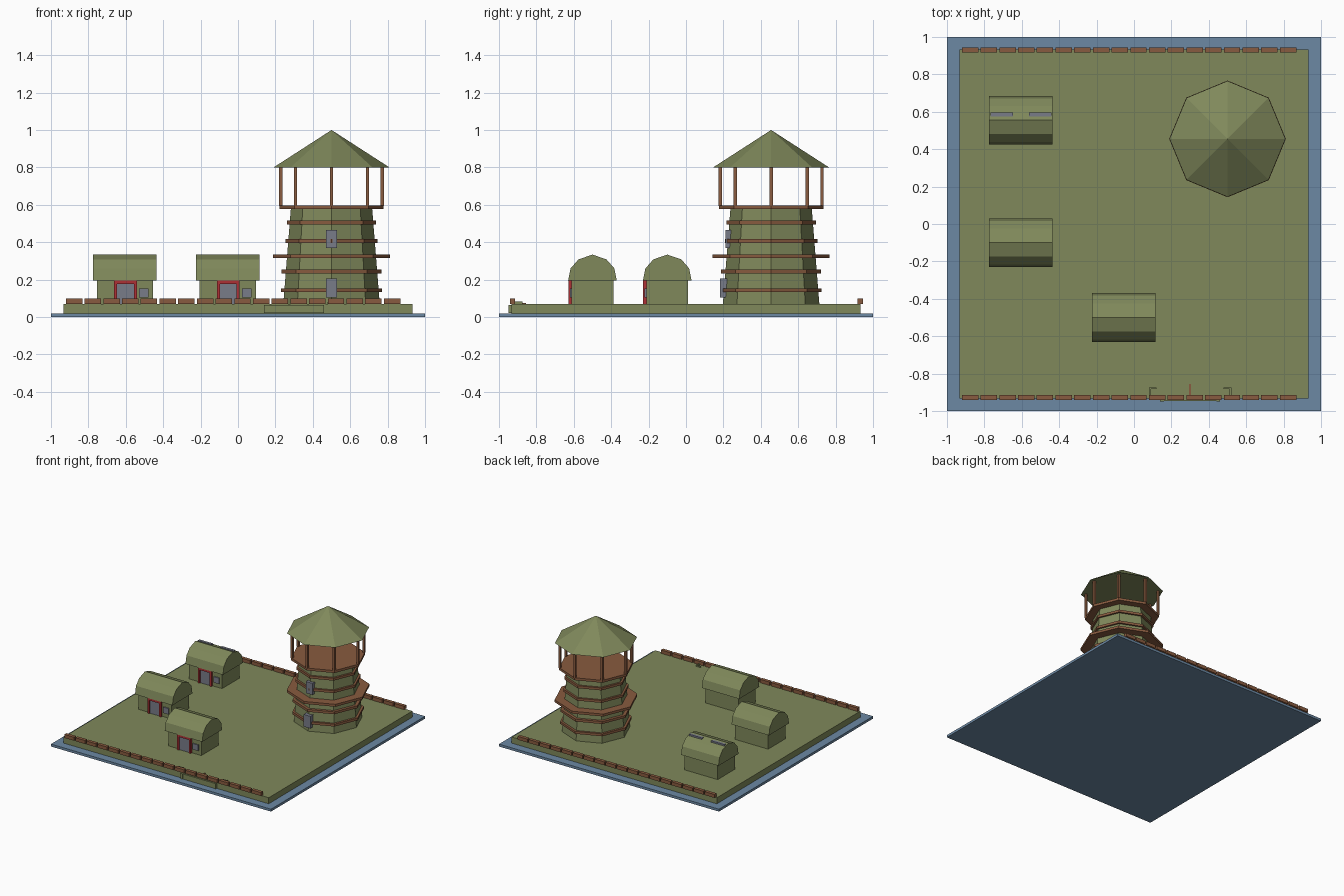
import bpy, bmesh, math
from mathutils import Vector

if "Cube" in bpy.data.objects:
    bpy.data.objects.remove(bpy.data.objects["Cube"])


def material(name, rgb):
    m = bpy.data.materials.new(name)
    m.diffuse_color = (*rgb, 1)
    m.use_nodes = True
    m.node_tree.nodes["Principled BSDF"].inputs["Base Color"].default_value = m.diffuse_color
    return m


GREEN = material("olive green", (0.215, 0.25, 0.105))
BLUE = material("water blue", (0.15, 0.25, 0.37))
BROWN = material("wood brown", (0.25, 0.105, 0.05))
RED = material("door red", (0.42, 0.03, 0.035))
GREY = material("slate grey", (0.19, 0.2, 0.25))


def finish(bm, name, mat):
    bmesh.ops.recalc_face_normals(bm, faces=bm.faces)
    me = bpy.data.meshes.new(name)
    bm.to_mesh(me)
    bm.free()
    me.materials.append(mat)
    ob = bpy.data.objects.new(name, me)
    bpy.context.collection.objects.link(ob)
    return ob


def box(name, mat, x0, x1, y0, y1, z0, z1):
    bm = bmesh.new()
    bmesh.ops.create_cube(bm, size=1)
    for v in bm.verts:
        v.co = Vector(((x0 + x1) / 2 + v.co.x * (x1 - x0),
                       (y0 + y1) / 2 + v.co.y * (y1 - y0),
                       (z0 + z1) / 2 + v.co.z * (z1 - z0)))
    return finish(bm, name, mat)


def octagon(name, mat, x, y, z0, z1, r0, r1):
    """Eight-sided frustum with corners on the x and y axes."""
    bm = bmesh.new()
    rings = []
    for r, z in ((r0, z0), (r1, z1)):
        if r == 0:
            rings.append([bm.verts.new((x, y, z))] * 8)
        else:
            rings.append([bm.verts.new((x + r * math.cos(i * math.pi / 4),
                                        y + r * math.sin(i * math.pi / 4), z)) for i in range(8)])
    a, b = rings
    for i in range(8):
        j = (i + 1) % 8
        bm.faces.new((a[i], a[j], b[0]) if r1 == 0 else (a[i], a[j], b[j], b[i]))
    bm.faces.new(a)
    if r1:
        bm.faces.new(b)
    return finish(bm, name, mat)


# Water slab and island
box("water", BLUE, -1, 1, -1, 1, 0, 0.02)
box("island", GREEN, -0.933, 0.932, -0.932, 0.932, 0.02, 0.07)

# Log fences along the front and back edges
for side, y in (("front", -0.927), ("back", 0.931)):
    for i in range(18):
        x = -0.92 + 0.1 * i
        box(f"{side}_log_{i}", BROWN, x, x + 0.088, y - 0.014, y + 0.014, 0.07, 0.098)

# Landing at the front edge with its small posts
box("landing", GREEN, 0.14, 0.46, -0.945, -0.93, 0.022, 0.064)
for s in (-1, 1):
    x = 0.3 + s * 0.15
    box("landing_post", GREEN, x - 0.01, x + 0.01, -0.949, -0.93, 0.022, 0.065)
    x = 0.3 + s * 0.215
    box("landing_rail", GREEN, x - 0.005, x + 0.005, -0.915, -0.875, 0.065, 0.082)
    x -= s * 0.018
    box("landing_rail_end", GREEN, x - 0.018, x + 0.018, -0.881, -0.875, 0.065, 0.08)
box("landing_plank", BROWN, 0.295, 0.305, -0.915, -0.855, 0.068, 0.076)

# Watchtower: tapered body, bands, decks, posts and roof
TX, TY = 0.5, 0.455
octagon("tower_body", GREEN, TX, TY, 0.07, 0.585, 0.258, 0.217)
for z, r in ((0.143, 0.27), (0.243, 0.268), (0.325, 0.312), (0.407, 0.247),
             (0.506, 0.239), (0.587, 0.279)):
    octagon("tower_band", BROWN, TX, TY, z - 0.01, z + 0.01, r, r)
for i in range(8):
    a = i * math.pi / 4
    x, y = TX + 0.272 * math.cos(a), TY + 0.272 * math.sin(a)
    box(f"tower_post_{i}", BROWN, x - 0.009, x + 0.009, y - 0.009, y + 0.009, 0.595, 0.805)
octagon("tower_roof", GREEN, TX, TY, 0.8, 1.0, 0.31, 0)
box("tower_door", GREY, 0.47, 0.53, 0.182, 0.225, 0.105, 0.205)
box("tower_window", GREY, 0.47, 0.53, 0.21, 0.245, 0.37, 0.465)


# Huts with faceted barrel roofs
def hut(n, cx, cy):
    box(f"hut_{n}_walls", GREEN, cx - 0.15, cx + 0.15, cy - 0.112, cy + 0.112, 0.07, 0.21)
    half = [(0.13, 0.195), (0.117, 0.26), (0.075, 0.308)]
    profile = half + [(0, 0.334)] + [(-y, z) for y, z in reversed(half)]
    bm = bmesh.new()
    face = bm.faces.new([bm.verts.new((cx - 0.17, cy + y, z)) for y, z in profile])
    ext = bmesh.ops.extrude_face_region(bm, geom=[face], use_keep_orig=True)
    bmesh.ops.translate(bm, vec=(0.34, 0, 0),
                        verts=[v for v in ext["geom"] if isinstance(v, bmesh.types.BMVert)])
    finish(bm, f"hut_{n}_roof", GREEN)
    f = cy - 0.112
    box(f"hut_{n}_door", GREY, cx - 0.045, cx + 0.05, f - 0.008, f + 0.002, 0.07, 0.18)
    for s in (-1, 1):
        x = cx + 0.003 + s * 0.053
        box(f"hut_{n}_door_jamb", RED, x - 0.008, x + 0.008, f - 0.017, f + 0.002, 0.07, 0.195)
    box(f"hut_{n}_lintel", RED, cx - 0.058, cx + 0.064, f - 0.017, f + 0.002, 0.178, 0.195)
    box(f"hut_{n}_window", GREY, cx + 0.077, cx + 0.127, f - 0.009, f + 0.002, 0.105, 0.153)


hut(1, -0.605, 0.555)
hut(2, -0.605, -0.1)
hut(3, -0.055, -0.5)

# Roof slots on the rear hut
for x in (-0.706, -0.502):
    box("roof_slot", GREY, x - 0.06, x + 0.06, 0.574, 0.595, 0.31, 0.333)
